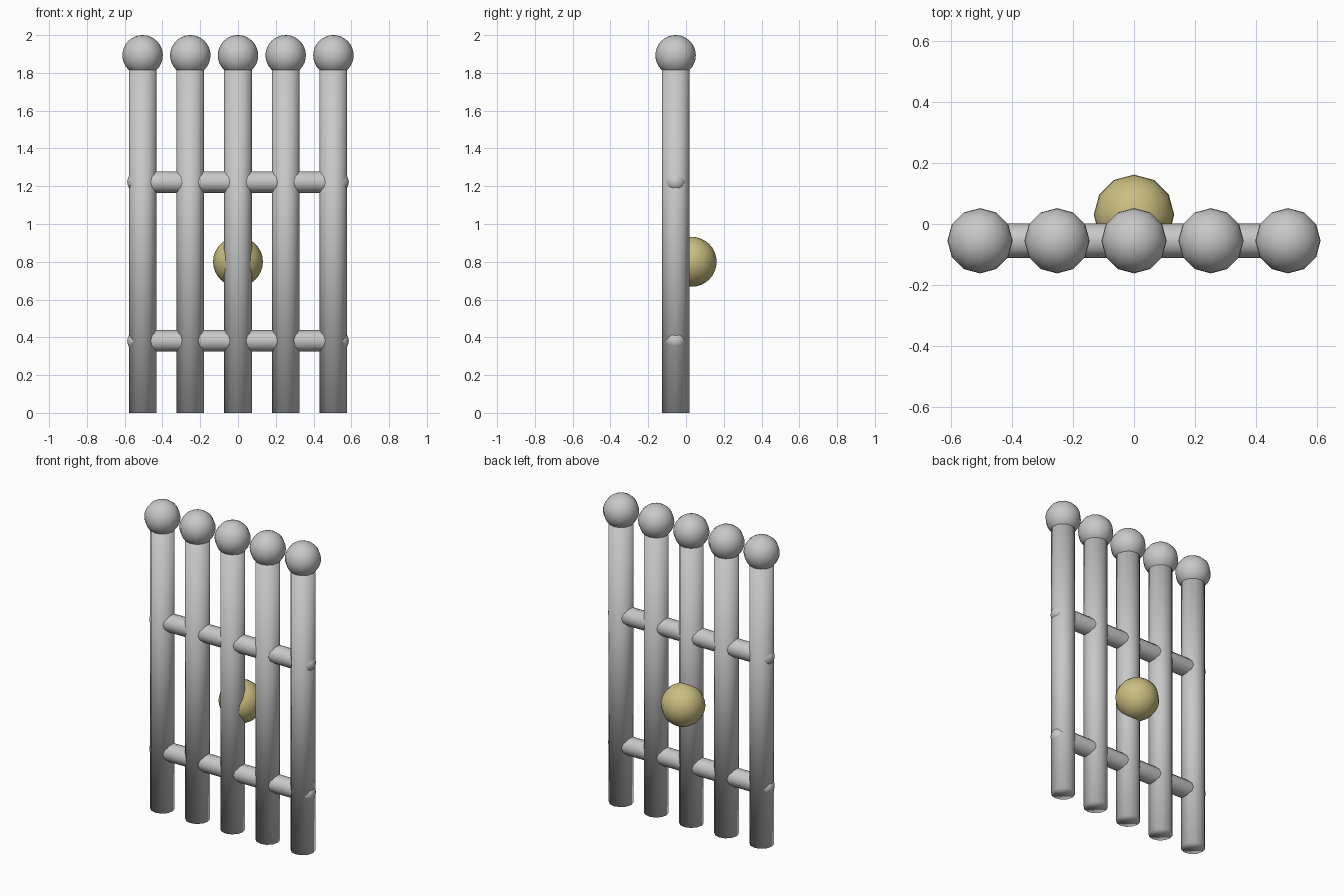
import bpy, bmesh, math
from mathutils import Matrix

if "Cube" in bpy.data.objects:
    bpy.data.objects.remove(bpy.data.objects["Cube"])


def material(name, rgb):
    m = bpy.data.materials.new(name)
    m.diffuse_color = (*rgb, 1)
    m.use_nodes = True
    m.node_tree.nodes["Principled BSDF"].inputs["Base Color"].default_value = m.diffuse_color
    return m


GREY = material("light grey", (0.58, 0.58, 0.58))
BRASS = material("pale brass", (0.60, 0.52, 0.22))
FRONT_Y = -0.055          # plane of posts and rails


def finish(bm, name, mat):
    bmesh.ops.recalc_face_normals(bm, faces=bm.faces)
    for f in bm.faces:
        f.smooth = True
    me = bpy.data.meshes.new(name)
    bm.to_mesh(me)
    bm.free()
    me.materials.append(mat)
    ob = bpy.data.objects.new(name, me)
    bpy.context.collection.objects.link(ob)
    return ob


def ball(name, loc, r, mat):
    bm = bmesh.new()
    bmesh.ops.create_uvsphere(bm, u_segments=12, v_segments=16, radius=r)
    finish(bm, name, mat).location = loc


def post(name, x, r, top):
    bm = bmesh.new()
    bmesh.ops.create_cone(bm, cap_ends=True, segments=12, radius1=r, radius2=r,
                          depth=top, matrix=Matrix.Rotation(math.pi / 2, 4, 'Z'))
    finish(bm, name, GREY).location = (x, FRONT_Y, top / 2)


def rail(name, z, r, half):
    # sphere pulled apart into a capsule along x
    bm = bmesh.new()
    bmesh.ops.create_uvsphere(bm, u_segments=12, v_segments=8, radius=r)
    mid = [v for v in bm.verts if abs(v.co.z) < 1e-5]
    edges = [e for e in bm.edges if e.verts[0] in mid and e.verts[1] in mid]
    bmesh.ops.split_edges(bm, edges=edges)
    for f in bm.faces:
        f.tag = f.calc_center_median().z > 0
    for v in bm.verts:
        v.co.z += (half - r) * (1 if v.link_faces[0].tag else -1)
    bmesh.ops.bridge_loops(bm, edges=[e for e in bm.edges if e.is_boundary])
    bmesh.ops.rotate(bm, verts=bm.verts, matrix=Matrix.Rotation(math.pi / 2, 3, 'Y'))
    finish(bm, name, GREY).location = (0, FRONT_Y, z)


# upright posts with ball finials
for i in range(5):
    x = (i - 2) * 0.2525
    post(f"post_{i + 1}", x, 0.073, 1.86)
    ball(f"post_ball_{i + 1}", (x, FRONT_Y, 1.893), 0.107, GREY)

# cross rails
rail("lower_rail", 0.381, 0.057, 0.587)
rail("upper_rail", 1.222, 0.057, 0.587)

# knob behind the middle post
ball("knob", (0, 0.03, 0.80), 0.132, BRASS)
